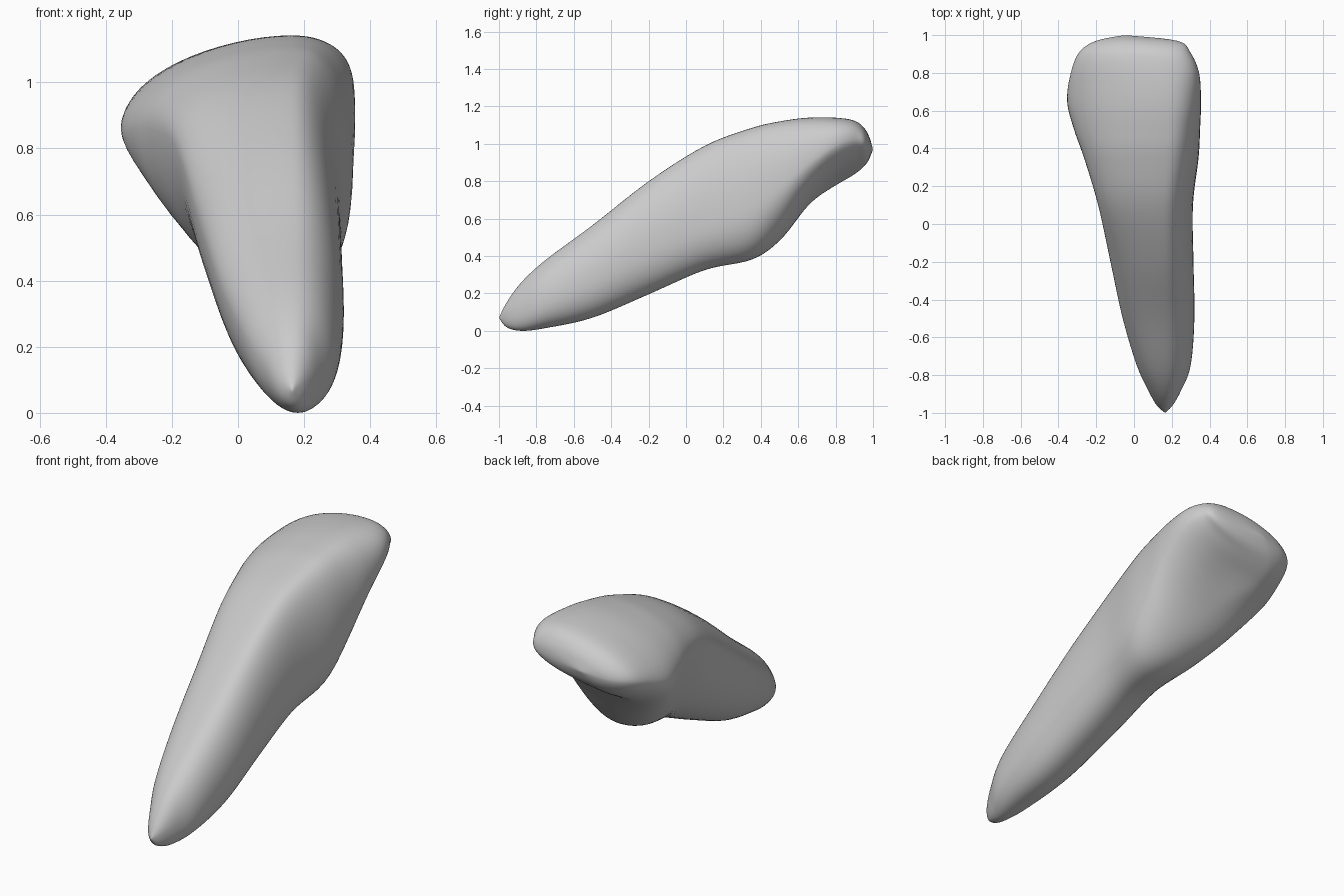
import bpy
import bmesh
import math
from mathutils import Vector

if "Cube" in bpy.data.objects:
    bpy.data.objects.remove(bpy.data.objects["Cube"], do_unlink=True)

RING = 64    # points around each cross-section
STEPS = 6    # cross-sections between two stations

# Stations from root tip to biting edge.
# Each row: y, then x and z of the left, top, right and bottom of the section.
STATIONS = [
    (-1, .165, .07, .165, .07, .165, .07, .165, .07),
    (-.96, .12, .09, .165, .15, .205, .09, .17, .02),
    (-.88, .075, .15, .17, .26, .25, .12, .18, .0),
    (-.75, .015, .24, .17, .38, .3, .17, .18, .015),
    (-.5, -.06, .4, .17, .565, .32, .28, .17, .07),
    (-.2, -.125, .6, .165, .8, .315, .44, .15, .195),
    (.1, -.19, .81, .16, .99, .312, .57, .14, .325),
    (.35, -.265, .86, .17, 1.085, .342, .67, .13, .38),
    (.5, -.318, .86, .17, 1.12, .35, .77, .08, .48),
    (.65, -.355, .86, .16, 1.14, .355, .89, -.02, .65),
    (.8, -.335, .91, .15, 1.14, .345, .99, -.12, .765),
    (.91, -.29, .94, .13, 1.12, .298, 1.02, -.14, .84),
    (.97, -.2, .95, .06, 1.06, .23, 1.0, -.1, .9),
    (1, -.05, .97, -.05, .97, -.05, .97, -.05, .97),
]


def spline(a, b, c, d, t):
    """Smooth curve from b to c, steered by its neighbours a and d."""
    return b + 0.5 * t * (c - a + t * (2 * a - 5 * b + 4 * c - d
                                       + t * (3 * (b - c) + d - a)))


def interpolated_stations():
    last = len(STATIONS) - 1
    for i in range(last):
        rows = [STATIONS[min(max(i + k, 0), last)] for k in (-1, 0, 1, 2)]
        for step in range(STEPS):
            yield [spline(*column, step / STEPS) for column in zip(*rows)]
    yield STATIONS[last]


def ramp(value, start, end):
    return min(max((value - start) / (end - start), 0), 1)


def section(row):
    """Closed outline made of four quarter arcs through the extreme points."""
    y = row[0]
    left, top, right, bottom = [row[k:k + 2] for k in (1, 3, 5, 7)]
    # The crown has a fuller right shoulder and a flatter inner face
    crown = ramp(y, -0.1, 0.6)
    edge = ramp(y, 0.35, 0.75)
    quarters = [(left, top, 1 + 0.15 * edge),
                (right, top, 1 - 0.18 * crown),
                (right, bottom, 0.88 + 0.3 * edge),
                (left, bottom, 1 + 0.08 * crown)]
    count = RING // 4
    outline = []
    for index, (side, pole, power) in enumerate(quarters):
        for k in range(count):
            angle = math.pi / 2 * k / count
            if index % 2:
                angle = math.pi / 2 - angle
            across = max(math.cos(angle), 0) ** power
            rise = max(math.sin(angle), 0) ** power
            x = pole[0] + (side[0] - pole[0]) * across
            z = side[1] + (pole[1] - side[1]) * rise
            # Shallow hollow on the inner face of the crown
            if index > 1:
                z += 0.03 * math.exp(-((y - 0.75) / 0.14) ** 2
                                     - ((x - 0.02) / 0.18) ** 2)
            outline.append(Vector((x, y, z)))
    return outline


def loft(name, outlines, material):
    """Skin a row of outlines whose first and last shrink to points."""
    bm = bmesh.new()
    first = bm.verts.new(outlines[0][0])
    last = bm.verts.new(outlines[-1][0])
    rings = [[bm.verts.new(p) for p in outline] for outline in outlines[1:-1]]
    for k in range(RING):
        n = (k + 1) % RING
        bm.faces.new((first, rings[0][k], rings[0][n]))
        bm.faces.new((last, rings[-1][n], rings[-1][k]))
        for a, b in zip(rings, rings[1:]):
            bm.faces.new((a[k], b[k], b[n], a[n]))
    bmesh.ops.recalc_face_normals(bm, faces=bm.faces)
    mesh = bpy.data.meshes.new(name)
    bm.to_mesh(mesh)
    bm.free()
    mesh.materials.append(material)
    for face in mesh.polygons:
        face.use_smooth = True
    obj = bpy.data.objects.new(name, mesh)
    bpy.context.collection.objects.link(obj)
    return obj


# Single plain grey
grey = bpy.data.materials.new("light_grey")
grey.use_nodes = True
colour = (0.6, 0.6, 0.6, 1)
grey.diffuse_color = colour
grey.node_tree.nodes["Principled BSDF"].inputs["Base Color"].default_value = colour

# Front tooth: tapering root flowing into a flared, tilted crown
tooth = loft("tooth", [section(row) for row in interpolated_stations()], grey)

# Even out the skin a little
relax = tooth.modifiers.new("relax", "SMOOTH")
relax.factor = 0.5
relax.iterations = 2
